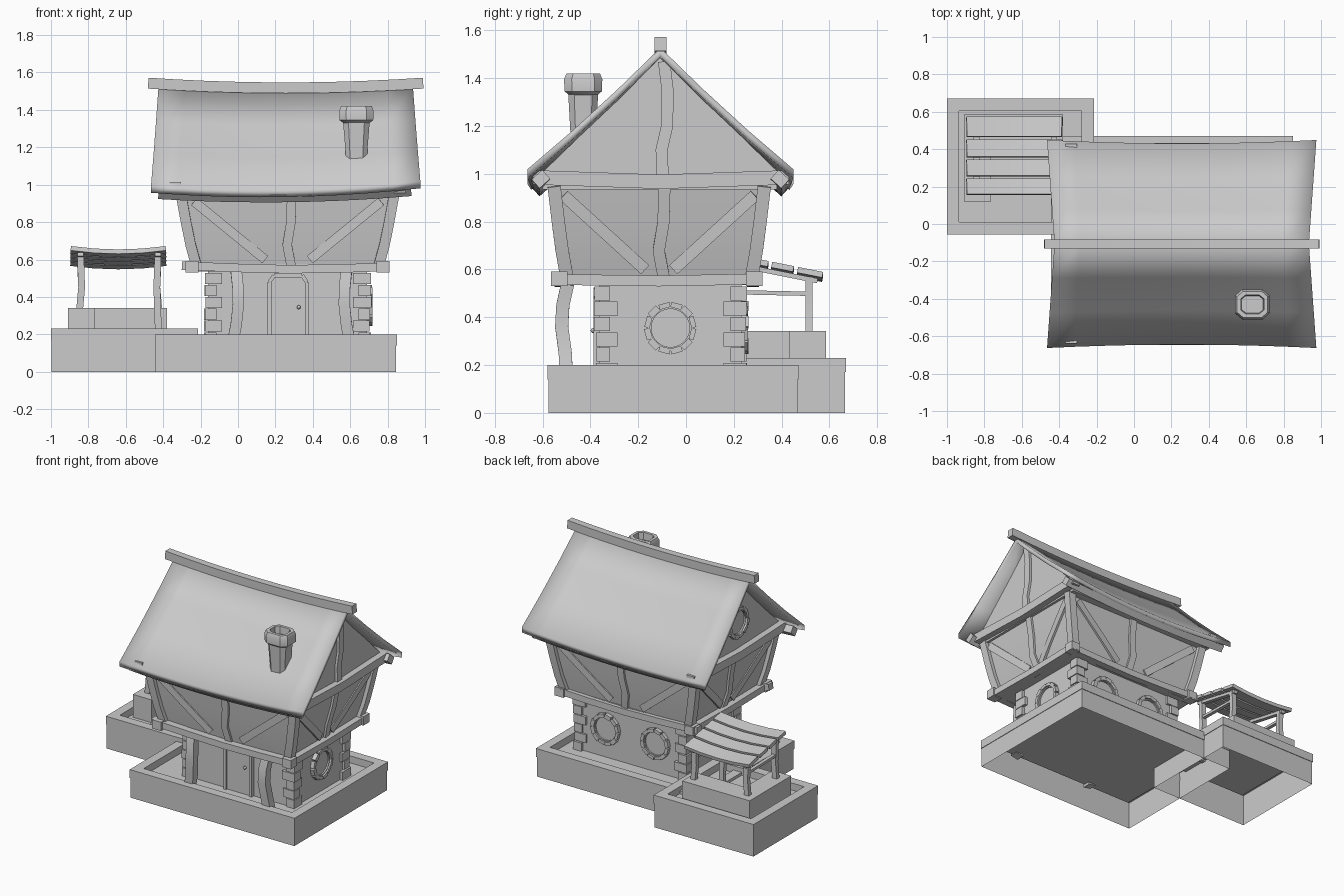
import bpy, bmesh, math, random
from mathutils import Vector as V

random.seed(4)
if "Cube" in bpy.data.objects:
    bpy.data.objects.remove(bpy.data.objects["Cube"])

grey = bpy.data.materials.new("plain_grey")
grey.use_nodes = True
grey.diffuse_color = (0.6, 0.6, 0.6, 1)
grey.node_tree.nodes["Principled BSDF"].inputs["Base Color"].default_value = grey.diffuse_color


def finish(name, bm, by_angle=True):
    bmesh.ops.recalc_face_normals(bm, faces=bm.faces)
    me = bpy.data.meshes.new(name)
    bm.to_mesh(me)
    bm.free()
    me.materials.append(grey)
    ob = bpy.data.objects.new(name, me)
    bpy.context.collection.objects.link(ob)
    if by_angle:
        bpy.ops.object.select_all(action='DESELECT')
        ob.select_set(True)
        bpy.context.view_layer.objects.active = ob
        bpy.ops.object.shade_smooth_by_angle(angle=math.radians(30))
    return ob


def loft(name, rings, start=True, end=True):
    """Skin a stack of rings that share one point count."""
    bm = bmesh.new()
    rows = [[bm.verts.new(p) for p in r] for r in rings]
    n = len(rows[0])
    for a, b in zip(rows, rows[1:]):
        for i in range(n):
            bm.faces.new((a[i], a[(i + 1) % n], b[(i + 1) % n], b[i]))
    if start:
        bm.faces.new(rows[0])
    if end:
        bm.faces.new(rows[-1])
    return finish(name, bm)


def rect(x0, x1, y0, y1, z):
    return [V((x0, y0, z)), V((x1, y0, z)), V((x1, y1, z)), V((x0, y1, z))]


def box(name, x0, x1, y0, y1, z0, z1):
    return loft(name, [rect(x0, x1, y0, y1, z0), rect(x0, x1, y0, y1, z1)])


def beam(name, pts, w, d, side):
    """Rectangular timber along a path; w runs along side, d across it."""
    pts = [V(p) for p in pts]
    rings = []
    for i, p in enumerate(pts):
        t = (pts[min(i + 1, len(pts) - 1)] - pts[max(i - 1, 0)]).normalized()
        s = V(side)
        s = (s - t * s.dot(t)).normalized()
        c = t.cross(s)
        rings.append([p + s * w / 2 * a + c * d / 2 * b
                      for a, b in ((-1, -1), (1, -1), (1, 1), (-1, 1))])
    return loft(name, rings)


def tray(name, x0, x1, y0, y1, h):
    """Hollow plinth with a raised rim around a sunken floor."""
    def r(i, z):
        return rect(x0 + i, x1 - i, y0 + i, y1 - i, z)
    lip = h - 0.06
    loft(name, [r(.004, 0), r(.004, lip), r(0, lip), r(0, h),
                r(.065, h), r(.065, h - .05)], start=False)


X, Y, Z = V((1, 0, 0)), V((0, 1, 0)), V((0, 0, 1))
CX, CY, RY = 0.265, -0.112, -0.107

# Plinths
tray("main_plinth", -.445, .85, -.58, .47, .2)
tray("side_plinth", -1, -.215, -.055, .67, .23)

# Ground storey with corner stones
box("ground_storey", -.16, .69, -.362, .232, .15, .56)
for cx, sx in ((-.16, 1), (.69, -1)):
    for cy, sy in ((-.362, 1), (.232, -1)):
        for k in range(6):
            long_x, long_y = (.075, .045) if k % 2 else (.045, .075)
            o = .012 + random.uniform(0, .012)
            xs = sorted((cx - sx * o, cx + sx * long_x))
            ys = sorted((cy - sy * o, cy + sy * long_y))
            z = .15 + k * .064
            box("corner_stone", *xs, *ys, z, z + .059)

# Door, frame and knob
arch = [(-.1, .15), (-.1, .48), (-.075, .515), (.075, .515), (.1, .48), (.1, .15)]
loft("door", [[(.268 + x, y, z) for x, z in arch] for y in (-.355, -.375)])
rim = [(.268 + x, -.37, z) for x, z in arch]
for a, b in zip(rim, rim[1:]):
    beam("door_frame", [a, b], .035, .02, Y)
bm = bmesh.new()
bmesh.ops.create_uvsphere(bm, u_segments=10, v_segments=6, radius=.011)
bmesh.ops.translate(bm, verts=bm.verts, vec=(.325, -.388, .345))
finish("door_knob", bm)


# Round windows: pane, inner ring and twelve stones
def window(c, n):
    c, u = V(c), Z.cross(n)

    def circle(r, out, count=24):
        return [c + n * out + (u * math.cos(a) + Z * math.sin(a)) * r
                for a in (math.tau * i / count for i in range(count))]
    loft("window_pane", [circle(.09, -.01), circle(.09, .006)])
    loft("window_ring", [circle(.094, 0), circle(.094, .016),
                         circle(.08, .016), circle(.08, 0)], False, False)
    stones = circle(.099, .005, 12)
    for i, p in enumerate(stones):
        q = stones[(i + 1) % 12]
        beam("window_stone", [p.lerp(q, .04), p.lerp(q, .96)],
             random.uniform(.04, .05), random.uniform(.02, .03), n)


window((.69, -.065, .355), X)
window((.07, .232, .355), Y)
window((.46, .232, .355), Y)
window((-.32, RY, 1.19), -X)

# Curved porch posts
for x, s in ((-.01, 1), (.58, -1)):
    beam("porch_post", [(x - s * .022, -.5, .14), (x, -.505, .25), (x + s * .012, -.52, .36),
                        (x + s * .01, -.515, .45), (x, -.495, .54)], .06, .055, X)

# Jetty beams below the upper storey, with end blocks
box("jetty_floor", -.225, .755, -.5, .28, .535, .575)
for y in (-.525, .28):
    beam("jetty_beam", [(-.3, y, .567), (0, y, .555), (.265, y, .548), (.53, y, .552),
                        (.8, y, .56)], .05, .045, Y)
for x in (-.245, .775):
    beam("jetty_beam", [(x, -.56, .558), (x, CY, .552), (x, .32, .56)], .05, .045, X)
    for y in (-.53, .285):
        box("jetty_block", x - .035, x + .035, y - .034, y + .034, .53, .592)

# Flared upper storey
LEVELS = (.56, .68, .8, .95)


def half(z):
    f = ((z - .56) / .39) ** .8
    return .485 + .085 * f, .385 + .055 * f


loft("upper_storey", [rect(CX - half(z)[0], CX + half(z)[0], CY - half(z)[1],
                           CY + half(z)[1], z) for z in LEVELS])
for sx in (-1, 1):
    for sy in (-1, 1):
        beam("corner_post", [(CX + sx * half(z)[0], CY + sy * half(z)[1], z)
                             for z in LEVELS], .055, .055, X)


def on_wall(n, u, z):
    """Point on the upper wall facing n, u along it from the middle."""
    hx, hy = half(z)
    return V((CX + n.x * hx + abs(n.y) * u, CY + n.y * hy + abs(n.x) * u, z))


for n, top, low in ((X, .4, .06), (-X, .4, .06), (Y, .5, .12), (-Y, .5, .12)):
    wob = (.01, -.012, .008, .012)
    beam("wall_post", [on_wall(n, .01 + w, z) for w, z in zip(wob, LEVELS)], .03, .05, n)
    for s in (-1, 1):
        beam("wall_brace", [on_wall(n, s * (top + (low - top) * t), .91 - .31 * t)
                            for t in (0, .33, .66, 1)], .022, .05, n)

# Attic: floor, gables, tie beams and gable posts
box("attic_floor", -.32, .85, -.6, .38, .935, .965)
for x, s in ((-.32, -1), (.85, 1)):
    tri = [(RY - .5, .95), (RY + .5, .95), (RY + .5, 1), (RY, 1.485), (RY - .5, 1)]
    loft("gable_wall", [[(x - s * d, y, z) for y, z in tri] for d in (0, .03)])
    beam("tie_beam", [(x + s * .015, -.64, .985), (x + s * .015, RY, .967),
                      (x + s * .015, .43, .985)], .06, .06, X)
    if s > 0:
        beam("gable_post", [(x, RY + d, z) for d, z in
                            ((.01, .98), (.005, 1.1), (.028, 1.2), (.03, 1.35), (.015, 1.47))],
             .035, .05, X)

# Sagging eave beams and ridge beam
SPAN = [-1 + i / 5 for i in range(11)]
for s in (-1, 1):
    beam("eave_beam", [(.25 + .675 * t, RY + s * .5, .945 + .025 * t * t + .008 * t)
                       for t in SPAN], .06, .05, (0, 1, -s * .9))
beam("ridge_beam", [(.255 + .735 * t, RY, 1.518 + .025 * t * t) for t in SPAN], .05, .058, Y)


# Roof: one sagging sheet folded over the ridge, with thickness
def roof_point(t, v, drop):
    a = abs(v)
    ridge = 1.505 + .022 * t * t
    eave = .972 + .035 * t * t + .012 * t
    y = RY + v * (.538 + .018 * t * t)
    z = ridge + (eave - ridge) * a - .012 * math.sin(math.pi * a)
    return V((.255 + t * (.68 + .04 * a), y, z - drop))


bm = bmesh.new()
ROWS = (-1, -.66, -.33, 0, .33, .66, 1)
for drop in (0, .038):
    g = [[bm.verts.new(roof_point(t, v, drop)) for v in ROWS] for t in SPAN]
    for i in range(len(SPAN) - 1):
        for j in range(len(ROWS) - 1):
            f = bm.faces.new((g[i][j], g[i + 1][j], g[i + 1][j + 1], g[i][j + 1]))
            f.smooth = True
bmesh.ops.bridge_loops(bm, edges=[e for e in bm.edges if e.is_boundary])
finish("roof", bm, by_angle=False)


# Chimney with chamfered sides and a hollow cap
def octagon(rx, ry, z):
    k = .6
    return [(.633 + a * rx, -.43 + b * ry, z) for a, b in
            ((-1, -k), (-k, -1), (k, -1), (1, -k), (1, k), (k, 1), (-k, 1), (-1, k))]


loft("chimney_stack", [octagon(.055, .05, 1.1), octagon(.06, .055, 1.2),
                       octagon(.073, .064, 1.36)])
loft("chimney_cap", [octagon(.07, .06, 1.33), octagon(.09, .078, 1.345),
                     octagon(.092, .08, 1.395), octagon(.082, .07, 1.42),
                     octagon(.062, .05, 1.42), octagon(.058, .046, 1.37)])

# Corner bench on the side plinth
seat = [(-.91, .12), (-.765, .12), (-.765, .43), (-.38, .43), (-.38, .585), (-.91, .585)]
loft("corner_bench", [[(x, y, z) for x, y in seat] for z in (.18, .342)])

# Slatted canopy: posts, rails and sagging slats
for x in (-.842, -.428):
    s = -1 if x < -.6 else 1
    for y, top, foot in ((.515, .57, .34), (.2, .625, .34 if s < 0 else .17)):
        beam("canopy_post", [(x + s * .004, y, foot), (x - s * .006, y, .45), (x, y, top)],
             .036, .03, X)
    beam("canopy_rail", [(x, .19, .505), (x, .52, .498)], .025, .018, X)
    beam("canopy_rafter", [(x, .17, .628), (x, .55, .552)], .03, .02, X)
for y, z, w in ((.519, .57, .107), (.404, .593, .093), (.3, .614, .088), (.2, .634, .085)):
    beam("canopy_slat", [(-.64 + .255 * t, y, z + .018 * t * t)
                         for t in (-1, -.5, 0, .5, 1)], w, .024, (0, 1, -.2))
